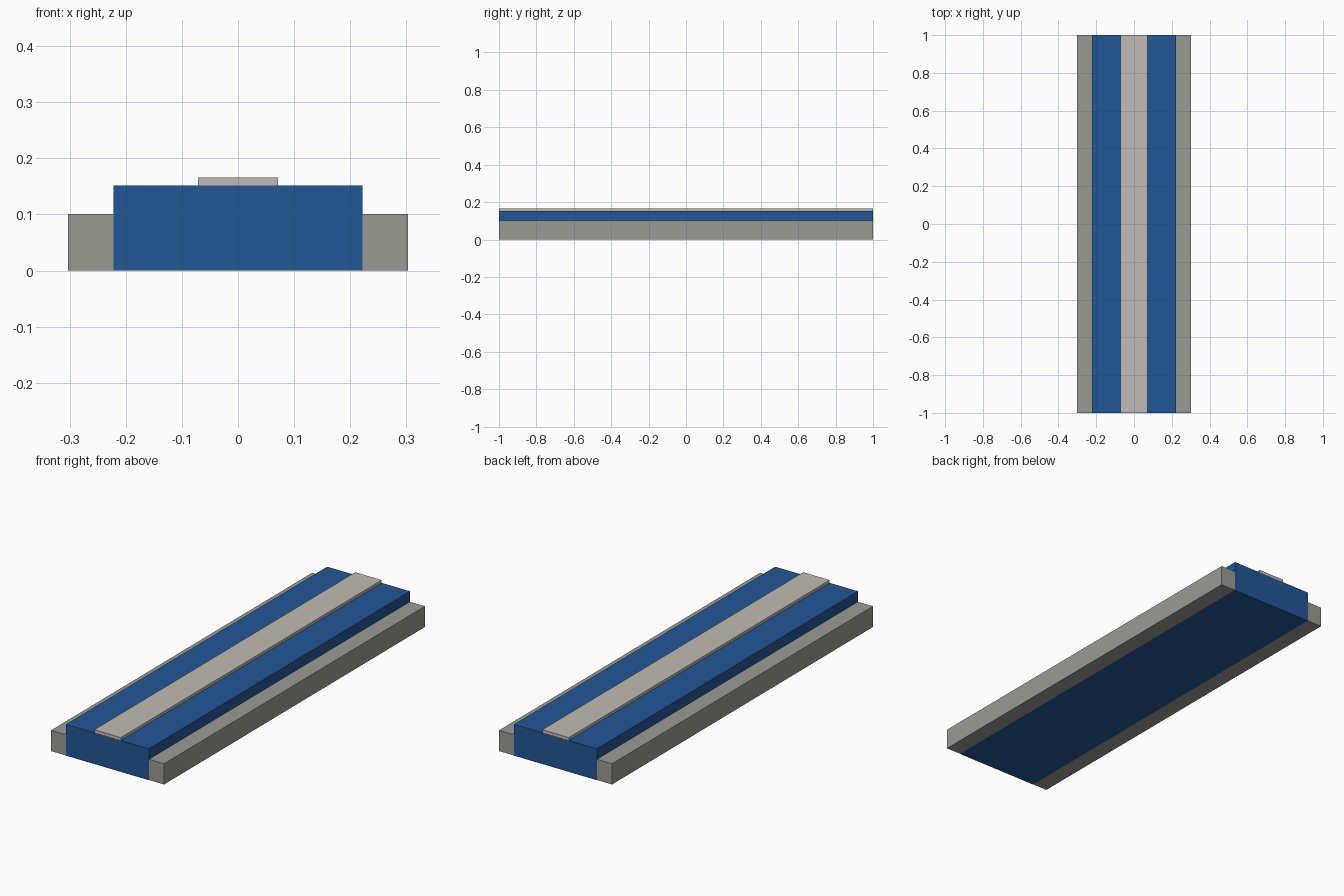
import bpy

if "Cube" in bpy.data.objects:
    bpy.data.objects.remove(bpy.data.objects["Cube"])


def material(name, rgb):
    m = bpy.data.materials.new(name)
    m.diffuse_color = (*rgb, 1.0)
    m.use_nodes = True
    m.node_tree.nodes["Principled BSDF"].inputs["Base Color"].default_value = m.diffuse_color
    return m


def slab(name, width, length, z0, z1, mat=None):
    """Box centred on x and y, spanning z0..z1."""
    bpy.ops.mesh.primitive_cube_add(size=1, location=(0, 0, (z0 + z1) / 2))
    ob = bpy.context.object
    ob.name = name
    ob.scale = (width, length, z1 - z0)
    bpy.ops.object.transform_apply(location=False, rotation=False, scale=True)
    if mat:
        ob.data.materials.append(mat)
    return ob


blue = material("blue", (0.016, 0.095, 0.305))
pale = material("pale_grey", (0.53, 0.50, 0.46))
grey = material("grey", (0.33, 0.33, 0.30))

# Wide low base; a hair shorter so the blue body shows cleanly at the ends
slab("base", 0.606, 1.999, 0.0005, 0.101, grey)
# Raised blue body running through the base
slab("body", 0.444, 2.0, 0.0, 0.152, blue)
# Pale strip along the middle of the top
slab("top_strip", 0.142, 1.999, 0.137, 0.166, pale)
